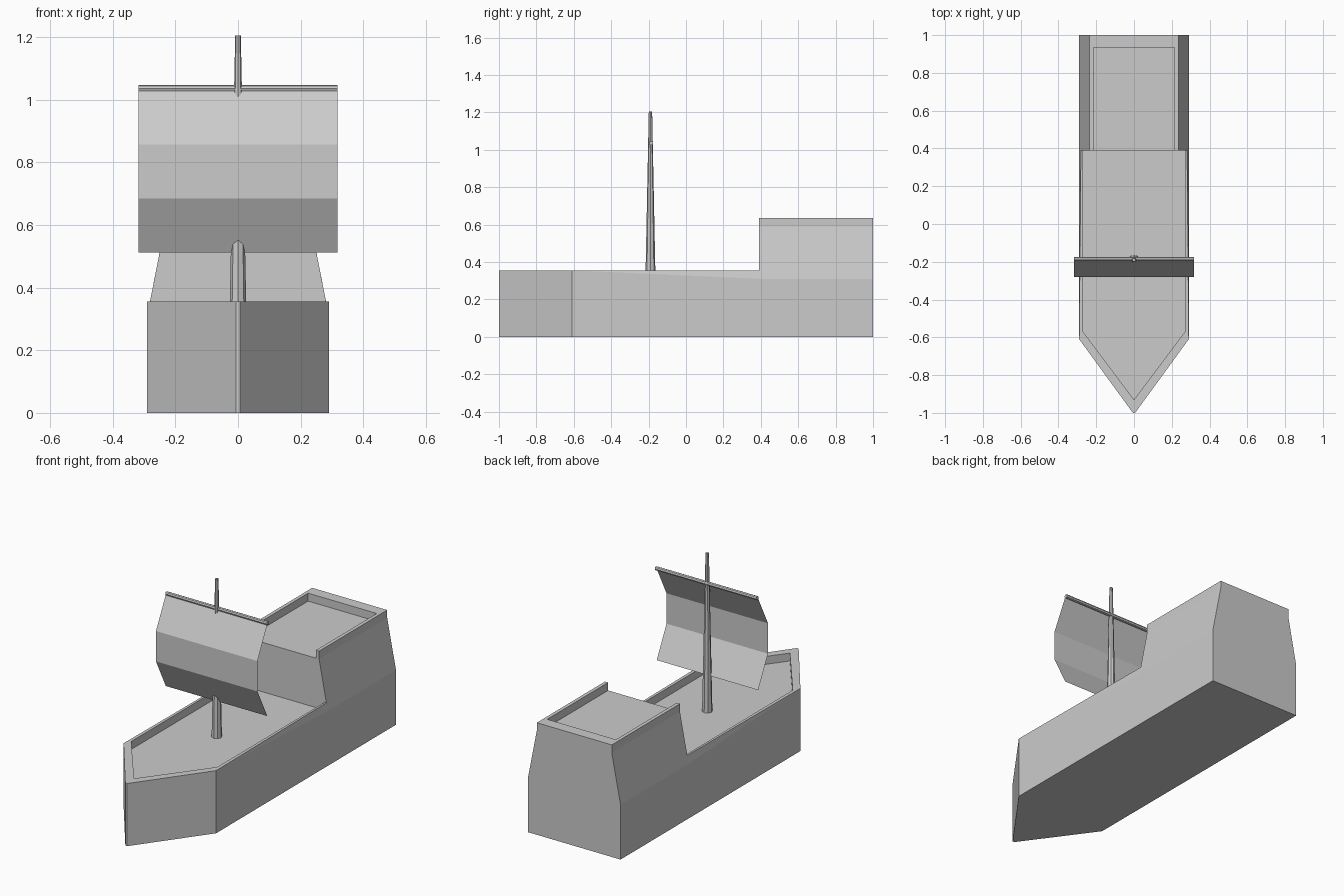
import bpy, bmesh, math

if "Cube" in bpy.data.objects:
    bpy.data.objects.remove(bpy.data.objects["Cube"])

grey = bpy.data.materials.new("plain_grey")
grey.diffuse_color = (0.6, 0.6, 0.6, 1)
grey.use_nodes = True
grey.node_tree.nodes["Principled BSDF"].inputs["Base Color"].default_value = grey.diffuse_color


def finish(name, bm, closed=True):
    bmesh.ops.remove_doubles(bm, verts=bm.verts, dist=1e-5)
    if closed:
        bmesh.ops.recalc_face_normals(bm, faces=bm.faces)
    me = bpy.data.meshes.new(name)
    bm.to_mesh(me)
    bm.free()
    me.materials.append(grey)
    ob = bpy.data.objects.new(name, me)
    bpy.context.collection.objects.link(ob)
    return ob


def flip(pts):
    return [(-x, y, z) for x, y, z in reversed(pts)]


# Main levels and outlines (right half)
DECK, RAIL, AFT_DECK, AFT_RAIL = 0.31, 0.355, 0.59, 0.635
STEP, STERN, WELL = 0.39, 1.0, 0.935
bow, shoulder, side_step, side_stern = (0.006, -1), (0.29, -0.61), (0.29, STEP), (0.29, STERN)
in_bow, in_shoulder, in_step = (0, -0.93), (0.27, -0.57), (0.27, STEP)
rail_step = (0.281, STEP)
aft, aft_in = 0.235, 0.215

bm = bmesh.new()


def at(p, z):
    return (p[0], p[1], z)


def face(*pts):
    bm.faces.new([bm.verts.new(p) for p in pts])


def both(*pts):
    face(*pts)
    face(*flip(pts))


def across(*pts):
    """Symmetrical face from its right-hand outline."""
    face(*pts, *[p for p in flip(pts) if abs(p[0]) > 1e-6])


def wall(a, b, z0, z1):
    both(at(a, z0), at(b, z0), at(b, z1), at(a, z1))


# Hull shell
across(*[at(p, 0) for p in (bow, shoulder, side_stern)])
across(at(bow, 0), at(bow, RAIL))
wall(bow, shoulder, 0, RAIL)
both(at(shoulder, 0), at(side_stern, 0), at(side_stern, DECK), at(side_step, DECK), at(shoulder, RAIL))
both(at(shoulder, RAIL), at(side_step, DECK), at(rail_step, RAIL))

# Main deck and its rail
across(*[at(p, DECK) for p in (in_bow, in_shoulder, in_step)])
wall(in_bow, in_shoulder, DECK, RAIL)
wall(in_shoulder, in_step, DECK, RAIL)
face(at(bow, RAIL), at(in_bow, RAIL), (-bow[0], bow[1], RAIL))
both(*[at(p, RAIL) for p in (bow, shoulder, in_shoulder, in_bow)])
both(*[at(p, RAIL) for p in (shoulder, rail_step, in_step, in_shoulder)])

# Raised stern: front, sloping sides, back
across(at(in_step, DECK), at(in_step, RAIL), at(rail_step, RAIL), (aft, STEP, AFT_DECK),
       (aft, STEP, AFT_RAIL), (aft_in, STEP, AFT_RAIL), (aft_in, STEP, AFT_DECK))
both(at(side_step, DECK), at(side_stern, DECK), (aft, STERN, AFT_DECK),
     (aft, STEP, AFT_DECK), at(rail_step, RAIL))
across(at(side_stern, 0), at(side_stern, DECK), (aft, STERN, AFT_DECK), (aft, STERN, AFT_RAIL))

# Stern deck and its rail
wall((aft, STEP), (aft, STERN), AFT_DECK, AFT_RAIL)
wall((aft_in, STEP), (aft_in, WELL), AFT_DECK, AFT_RAIL)
across((aft_in, WELL, AFT_DECK), (aft_in, WELL, AFT_RAIL))
both((aft, STEP, AFT_RAIL), (aft, STERN, AFT_RAIL), (aft_in, WELL, AFT_RAIL), (aft_in, STEP, AFT_RAIL))
across((aft, STERN, AFT_RAIL), (aft_in, WELL, AFT_RAIL))
across((aft_in, STEP, AFT_DECK), (aft_in, WELL, AFT_DECK))
finish("hull", bm)


def rod(name, r0, r1, length, loc, rot=(0, 0, 0)):
    b = bmesh.new()
    bmesh.ops.create_cone(b, cap_ends=True, segments=8, radius1=r0, radius2=r1, depth=length)
    ob = finish(name, b)
    ob.location, ob.rotation_euler = loc, rot


# Mast and yard
rod("mast", 0.027, 0.009, 1.205 - DECK, (0, -0.19, (1.205 + DECK) / 2))
rod("yard", 0.011, 0.011, 0.636, (0, -0.186, 1.035), (0, math.pi / 2, 0))

# Sail: thin sheet of three panels
bm = bmesh.new()
profile = [(-0.192, 1.03), (-0.28, 0.857), (-0.28, 0.685), (-0.192, 0.512)]
for (y0, z0), (y1, z1) in zip(profile, profile[1:]):
    face((-0.318, y0, z0), (-0.318, y1, z1), (0.318, y1, z1), (0.318, y0, z0))
finish("sail", bm, closed=False)
